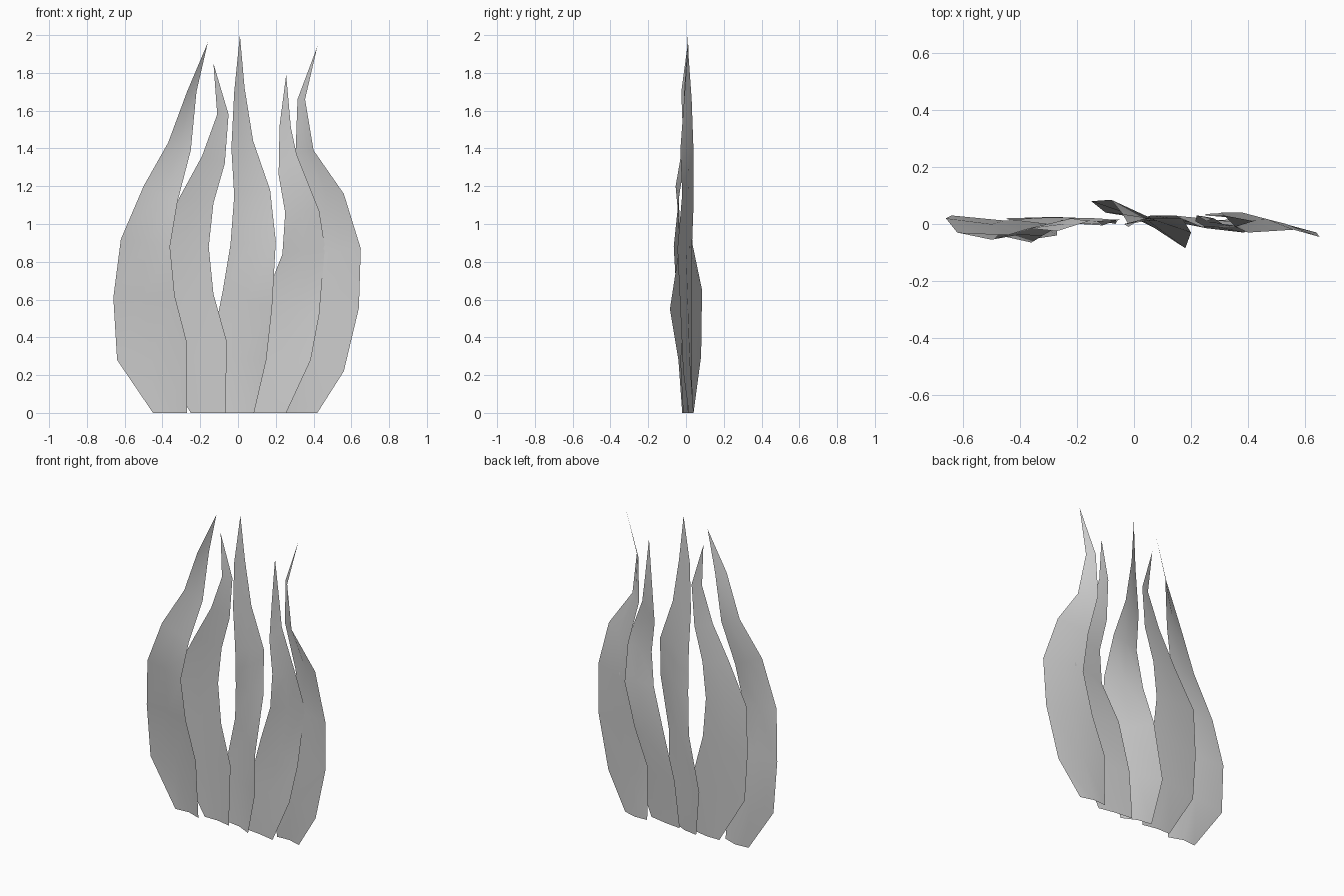
import bpy, bmesh


def blade(name, left, right, left_y, right_y, tip, cup=0.02):
    """Thin twisted leaf: left/right edges are (x, z) from base to top, joined at a tip."""
    bm = bmesh.new()
    rows = []
    for i, ((xl, zl), (xr, zr)) in enumerate(zip(left, right)):
        yl, yr = left_y[i], right_y[i]
        bulge = cup * (1 - i / len(left))
        rows.append([
            bm.verts.new((xl, yl, zl)),
            bm.verts.new(((xl + xr) / 2, (yl + yr) / 2 + bulge, (zl + zr) / 2)),
            bm.verts.new((xr, yr, zr))])
    for low, high in zip(rows, rows[1:]):
        for j in range(2):
            bm.faces.new((low[j], low[j + 1], high[j + 1], high[j]))
    top = bm.verts.new((tip[0], 0.01, tip[1]))
    for j in range(2):
        bm.faces.new((rows[-1][j], rows[-1][j + 1], top))
    for f in bm.faces:
        f.smooth = True
    mesh = bpy.data.meshes.new(name)
    bm.to_mesh(mesh)
    bm.free()
    obj = bpy.data.objects.new(name, mesh)
    bpy.context.collection.objects.link(obj)
    return obj


# Outer left leaf
blade("outer_left_leaf",
      [(-.45, 0), (-.64, .28), (-.66, .61), (-.62, .92), (-.50, 1.20), (-.37, 1.43), (-.27, 1.70)],
      [(-.27, 0), (-.27, .37), (-.335, .62), (-.36, .88), (-.32, 1.12), (-.25, 1.39), (-.22, 1.70)],
      [.01, .03, .02, -.03, -.055, -.015, -.025],
      [-.015, -.04, -.05, -.065, -.04, 0, .02], (-.16, 1.96))

# Inner left leaf, its outer edge tucked behind the outer leaf
blade("inner_left_leaf",
      [(-.25, 0), (-.43, .30), (-.45, .60), (-.44, .90), (-.31, 1.14), (-.19, 1.36), (-.11, 1.58)],
      [(-.065, 0), (-.06, .38), (-.13, .63), (-.155, .88), (-.13, 1.11), (-.07, 1.32), (-.05, 1.58)],
      [.02, .02, .02, .015, .0, 0, -.005],
      [0, .01, .015, .02, .02, .015, .015], (-.13, 1.85), 0.01)

# Centre leaf, the most strongly twisted
blade("centre_leaf",
      [(-.10, 0), (-.15, .30), (-.08, .65), (-.04, .89), (-.02, 1.15), (-.035, 1.40), (-.02, 1.70)],
      [(.085, 0), (.15, .28), (.18, .55), (.20, .91), (.17, 1.18), (.08, 1.44), (.035, 1.72)],
      [.04, .08, .085, .035, 0, 0, -.01],
      [-.02, -.04, -.085, -.03, .02, .02, .02], (.01, 2.0), 0.015)

# Inner right leaf
blade("inner_right_leaf",
      [(.03, 0), (.06, .30), (.14, .60), (.235, .84), (.25, 1.06), (.215, 1.26), (.22, 1.52)],
      [(.255, 0), (.385, .28), (.43, .52), (.46, .88), (.43, 1.07), (.31, 1.37), (.28, 1.51)],
      [.02, .03, .03, -.01, -.01, .01, .03],
      [-.015, -.03, -.01, .02, -.015, 0, .02], (.255, 1.79), 0.005)

# Outer right leaf
blade("outer_right_leaf",
      [(.25, 0), (.25, .34), (.34, .57), (.41, .84), (.38, 1.10), (.305, 1.38), (.315, 1.66)],
      [(.42, 0), (.56, .22), (.64, .555), (.65, .87), (.56, 1.16), (.40, 1.39), (.355, 1.66)],
      [.035, .03, .03, .03, .04, .04, .03],
      [.015, -.015, -.03, -.045, -.02, -.03, -.01], (.42, 1.94), 0.015)
